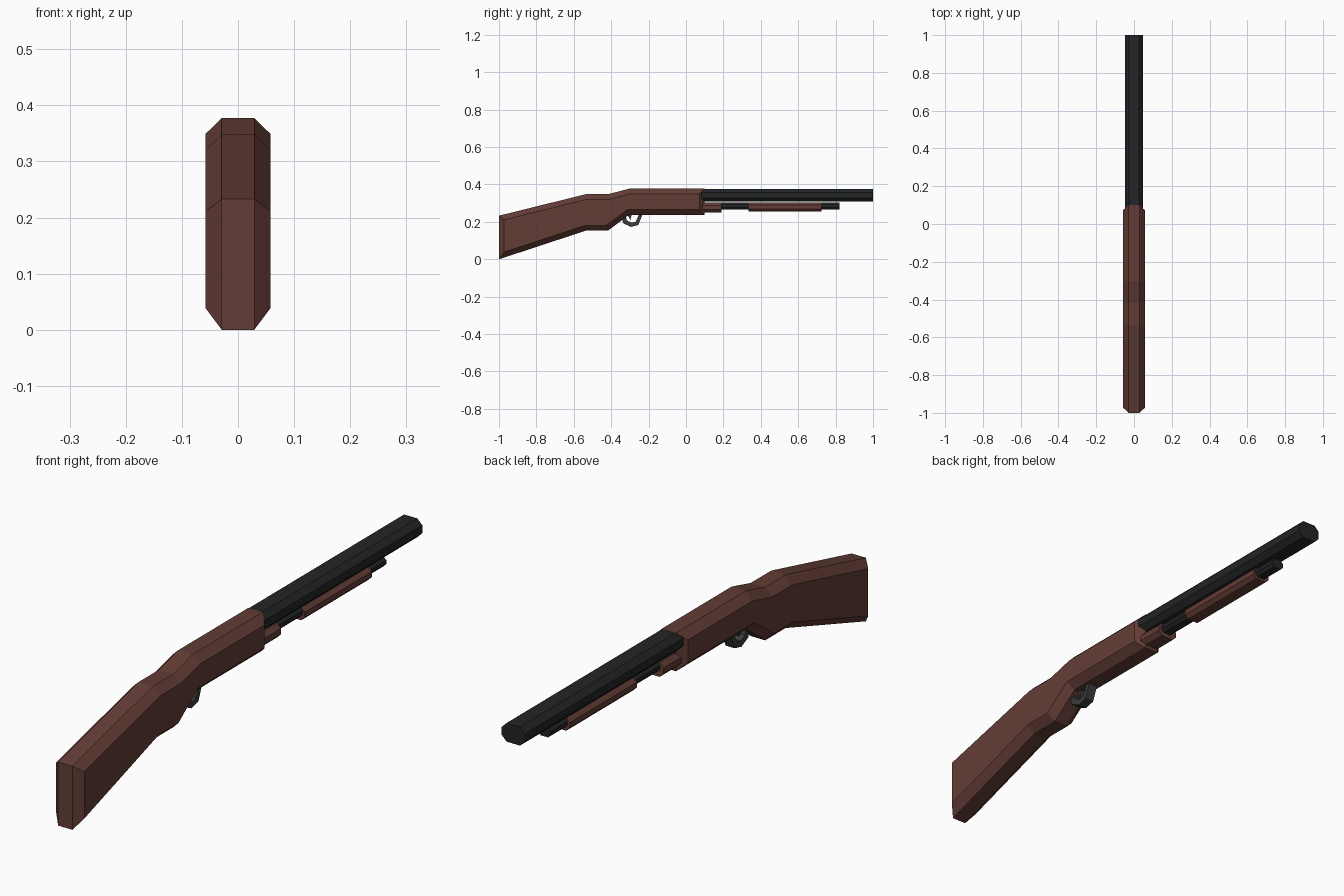
import bpy, bmesh, math
from mathutils import Vector

if "Cube" in bpy.data.objects:
    bpy.data.objects.remove(bpy.data.objects["Cube"])


def material(name, rgb):
    m = bpy.data.materials.new(name)
    m.diffuse_color = (*rgb, 1)
    m.use_nodes = True
    m.node_tree.nodes["Principled BSDF"].inputs["Base Color"].default_value = m.diffuse_color
    return m


WOOD = material("brown wood", (0.125, 0.046, 0.036))
BLACK = material("black steel", (0.017, 0.018, 0.019))
GREY = material("dark grey steel", (0.045, 0.045, 0.045))


def finish(name, bm, mat):
    bmesh.ops.recalc_face_normals(bm, faces=bm.faces)
    me = bpy.data.meshes.new(name)
    bm.to_mesh(me)
    bm.free()
    me.materials.append(mat)
    ob = bpy.data.objects.new(name, me)
    bpy.context.collection.objects.link(ob)
    return ob


def inset(pts, d):
    """Mitred inward offset of a counter-clockwise outline."""
    out = []
    for i, p in enumerate(pts):
        p = Vector(p)
        a = (p - Vector(pts[i - 1])).normalized()
        b = (Vector(pts[(i + 1) % len(pts)]) - p).normalized()
        na, nb = Vector((-a.y, a.x)), Vector((-b.y, b.x))
        out.append(p + (na + nb) * d / (1 + na.dot(nb)))
    return out


def loft(name, rings, mat):
    bm = bmesh.new()
    loops = [[bm.verts.new(v) for v in r] for r in rings]
    n = len(loops[0])
    for a, b in zip(loops, loops[1:]):
        for i in range(n):
            j = (i + 1) % n
            bm.faces.new((a[i], a[j], b[j], b[i]))
    bm.faces.new(loops[0])
    bm.faces.new(loops[-1])
    return finish(name, bm, mat)


def octagon_bar(name, y0, y1, z0, z1, w, c, mat):
    """Chamfered bar running along y; c = (x, z) chamfer size."""
    zc, h = (z0 + z1) / 2, (z1 - z0) / 2
    cx, cz = c
    sec = [(w, h - cz), (w - cx, h), (cx - w, h), (-w, h - cz),
           (-w, cz - h), (cx - w, -h), (w - cx, -h), (w, cz - h)]
    return loft(name, [[(x, y, zc + z) for x, z in sec] for y in (y0, y1)], mat)


# Stock and receiver: one side profile with chamfered flanks
profile = [(-1, 0), (-0.535, 0.153), (-0.417, 0.153), (-0.305, 0.237), (0.1, 0.237),
           (0.1, 0.377), (-0.305, 0.377), (-0.417, 0.348), (-0.535, 0.348), (-1, 0.233)]
small = inset(profile, 0.028)
loft("stock_and_receiver",
     [[(x, y, z) for y, z in p] for x, p in
      ((-0.058, small), (-0.029, profile), (0.029, profile), (0.058, small))], WOOD)

# Barrel, magazine tube, pump grip and tube collar
octagon_bar("barrel", 0.05, 1.0, 0.308, 0.3765, 0.047, (0.02, 0.02), BLACK)
octagon_bar("magazine_tube", 0.08, 0.82, 0.266, 0.304, 0.027, (0.012, 0.012), BLACK)
octagon_bar("pump_grip", 0.335, 0.725, 0.256, 0.303, 0.036, (0.014, 0.014), WOOD)
octagon_bar("tube_collar", 0.08, 0.19, 0.25, 0.303, 0.042, (0.016, 0.016), WOOD)

# Trigger guard: flat strap bent under the receiver
path = [(-0.35, 0.235), (-0.335, 0.192), (-0.295, 0.173), (-0.255, 0.183), (-0.23, 0.245)]
inner = [(-0.325, 0.24), (-0.316, 0.207), (-0.292, 0.195), (-0.268, 0.201), (-0.25, 0.245)]
strap = path + inner[::-1]
bm = bmesh.new()
sides = [[bm.verts.new((x, y, z)) for y, z in strap] for x in (-0.018, 0.018)]
n = len(strap)
for i in range(n):
    j = (i + 1) % n
    bm.faces.new((sides[0][i], sides[0][j], sides[1][j], sides[1][i]))
for s in sides:
    for i in range(len(path) - 1):
        bm.faces.new((s[i], s[i + 1], s[n - 2 - i], s[n - 1 - i]))
finish("trigger_guard", bm, GREY)

# Trigger
trigger = [(-0.315, 0.245), (-0.298, 0.208), (-0.288, 0.245)]
loft("trigger", [[(x, y, z) for y, z in trigger] for x in (-0.008, 0.008)], GREY)
